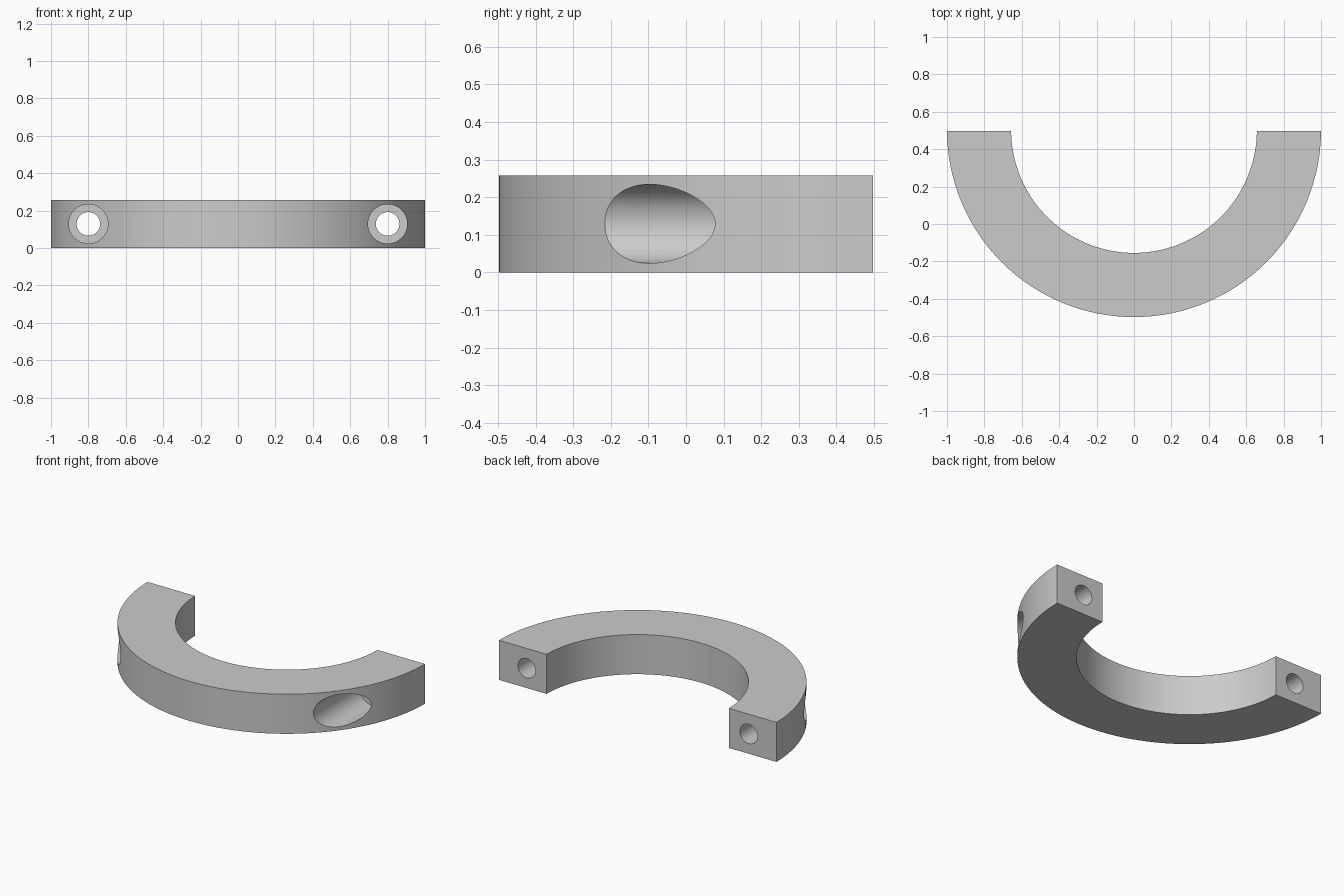
import bpy, bmesh, math

cube = bpy.data.objects.get("Cube")
if cube:
    bpy.data.objects.remove(cube, do_unlink=True)

OUTER, INNER, HEIGHT = 1.0, 0.657, 0.258
CENTRE_Y, END_Y = 0.5025, 0.4975
HOLE_X, BORE_R, HOLE_R = 0.8, 0.105, 0.063
SHOULDER_Y = 0.25
STEPS = 64

grey = bpy.data.materials.new("plain grey")
grey.use_nodes = True
colour = (0.6, 0.6, 0.6, 1)
grey.diffuse_color = colour
grey.node_tree.nodes["Principled BSDF"].inputs["Base Color"].default_value = colour


def add_object(name, bm):
    bmesh.ops.recalc_face_normals(bm, faces=bm.faces)
    mesh = bpy.data.meshes.new(name)
    bm.to_mesh(mesh)
    bm.free()
    mesh.materials.append(grey)
    obj = bpy.data.objects.new(name, mesh)
    bpy.context.collection.objects.link(obj)
    return obj


def arc(radius):
    """Arc from the left end round the front to the right end."""
    start = math.asin((CENTRE_Y - END_Y) / radius)
    span = math.pi - 2 * start
    angles = [start + span * i / STEPS for i in range(STEPS + 1)]
    return [(radius * math.cos(a), CENTRE_Y - radius * math.sin(a)) for a in angles]


# Half ring: flat outline raised to a solid
bm = bmesh.new()
outline = arc(OUTER) + arc(INNER)[::-1]
base = bm.faces.new([bm.verts.new((x, y, 0)) for x, y in outline])
raised = bmesh.ops.extrude_face_region(bm, geom=[base])["geom"]
bmesh.ops.translate(bm, vec=(0, 0, HEIGHT),
                    verts=[v for v in raised if isinstance(v, bmesh.types.BMVert)])
half_ring = add_object("half_ring", bm)


def stepped_cutter(name, x):
    """Wide bore from the front that narrows to a bolt hole."""
    profile = [(BORE_R, -1), (BORE_R, SHOULDER_Y), (HOLE_R, SHOULDER_Y), (HOLE_R, 1)]
    bm = bmesh.new()
    rings = []
    for r, y in profile:
        turn = [math.tau * i / STEPS for i in range(STEPS)]
        rings.append([bm.verts.new((x + r * math.cos(a), y, HEIGHT / 2 + r * math.sin(a)))
                      for a in turn])
    for near, far in zip(rings, rings[1:]):
        for i in range(STEPS):
            j = (i + 1) % STEPS
            bm.faces.new((near[i], near[j], far[j], far[i]))
    bm.faces.new(rings[0])
    bm.faces.new(rings[-1])
    cutter = add_object(name, bm)
    cutter.hide_render = True
    return cutter


# Screw holes through both ends
cutters = [stepped_cutter("left_hole_cutter", HOLE_X),
           stepped_cutter("right_hole_cutter", -HOLE_X)]
for cutter in cutters:
    cut = half_ring.modifiers.new(cutter.name, "BOOLEAN")
    cut.operation = "DIFFERENCE"
    cut.solver = "EXACT"
    cut.object = cutter

# Bake the cuts and drop the cutters
bpy.context.view_layer.update()
graph = bpy.context.evaluated_depsgraph_get()
finished = bpy.data.meshes.new_from_object(half_ring.evaluated_get(graph))
half_ring.modifiers.clear()
half_ring.data = finished
for cutter in cutters:
    bpy.data.objects.remove(cutter, do_unlink=True)

# Smooth curved walls, sharp rims
bpy.ops.object.select_all(action="DESELECT")
half_ring.select_set(True)
bpy.context.view_layer.objects.active = half_ring
bpy.ops.object.shade_smooth_by_angle(angle=math.radians(20))
